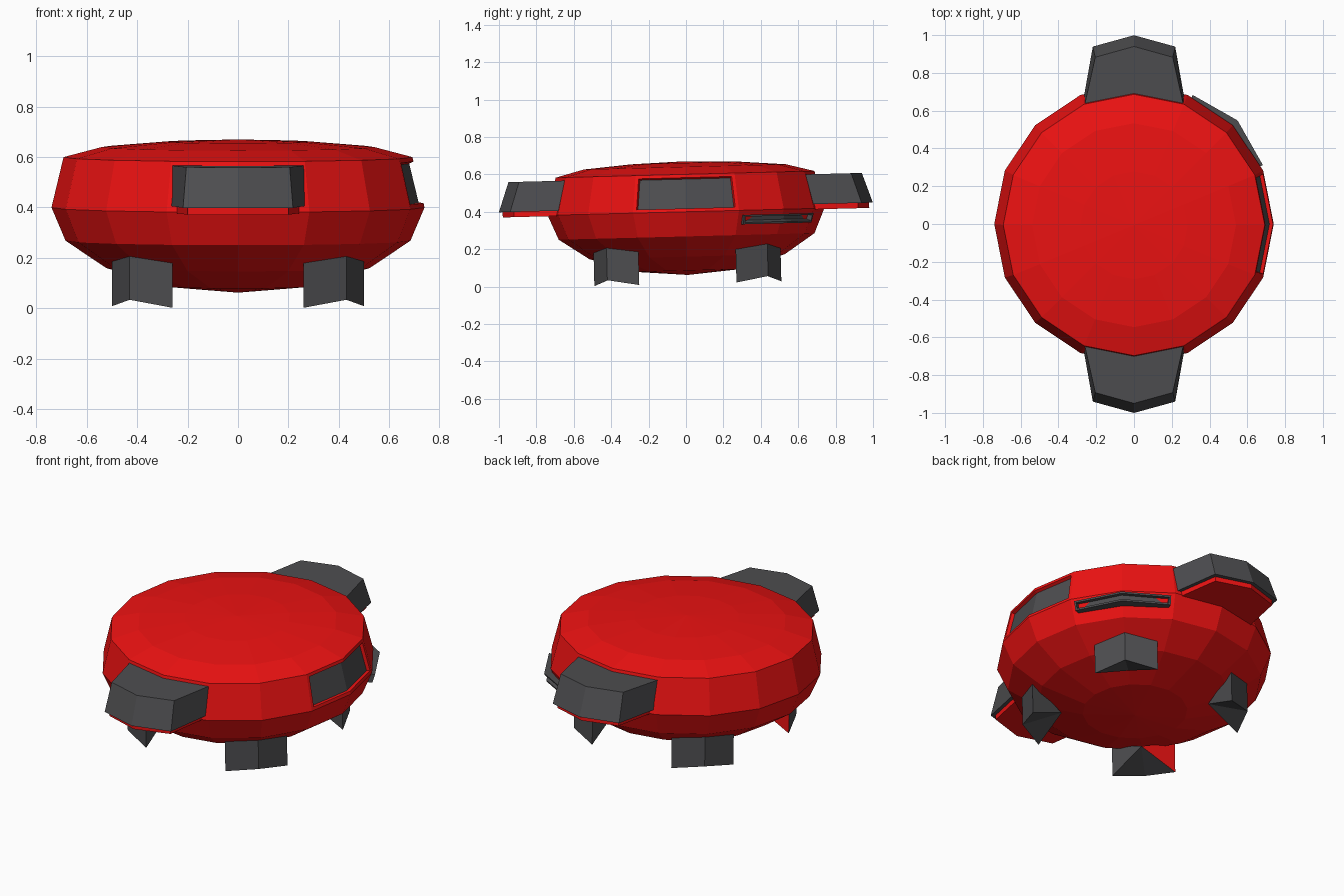
import bpy, bmesh, math
from mathutils import Matrix, Vector

if "Cube" in bpy.data.objects:
    bpy.data.objects.remove(bpy.data.objects["Cube"])

def material(name, color):
    m = bpy.data.materials.new(name)
    m.diffuse_color = color
    m.use_nodes = True
    m.node_tree.nodes["Principled BSDF"].inputs["Base Color"].default_value = m.diffuse_color
    return m

RED = material("red_shell", (0.85, 0.006, 0.006, 1))
GREY = material("dark_grey", (0.075, 0.075, 0.08, 1))

# the whole device leans slightly forward
PIVOT = Vector((0, 0, 0.4))
TILT = Matrix.Translation(PIVOT) @ Matrix.Rotation(0.026, 4, 'X') @ Matrix.Translation(-PIVOT)

def finish(bm, name, mats):
    bmesh.ops.recalc_face_normals(bm, faces=bm.faces)
    me = bpy.data.meshes.new(name)
    bm.to_mesh(me)
    bm.free()
    for m in mats:
        me.materials.append(m)
    ob = bpy.data.objects.new(name, me)
    ob.matrix_world = TILT
    bpy.context.collection.objects.link(ob)
    return ob

def loft(bm, rings):
    """Join closed loops of points and cap both ends."""
    vs = [[bm.verts.new(p) for p in r] for r in rings]
    n = len(vs[0])
    for a, b in zip(vs, vs[1:]):
        for i in range(n):
            j = (i + 1) % n
            bm.faces.new((a[i], a[j], b[j], b[i]))
    bm.faces.new(vs[0])
    bm.faces.new(vs[-1])

def polar(r, deg, z):
    a = math.radians(deg)
    return (r * math.cos(a), r * math.sin(a), z)

# body: 16-sided bowl with a shallow domed lid
bm = bmesh.new()
profile = [(0.283, 0.086), (0.523, 0.16), (0.684, 0.268), (0.74, 0.40),
           (0.692, 0.60), (0.54, 0.64), (0.285, 0.661)]
rings = [[bm.verts.new(polar(r, i * 22.5, z)) for i in range(16)] for r, z in profile]
bottom, top = bm.verts.new((0, 0, 0.062)), bm.verts.new((0, 0, 0.67))
for i in range(16):
    j = (i + 1) % 16
    for a, b in zip(rings, rings[1:]):
        bm.faces.new((a[i], a[j], b[j], b[i]))
    bm.faces.new((bottom, rings[0][j], rings[0][i]))
    bm.faces.new((top, rings[-1][i], rings[-1][j]))
bmesh.ops.recalc_face_normals(bm, faces=bm.faces)

# recessed grey side panel in the two wall faces facing +x
panel = [f for f in bm.faces
         if f.calc_center_median().x > 0.6 and abs(f.calc_center_median().y) < 0.2
         and 0.45 < f.calc_center_median().z < 0.55]
bmesh.ops.inset_region(bm, faces=panel, thickness=0.018, use_even_offset=True)
bmesh.ops.inset_region(bm, faces=panel, thickness=0.004, depth=-0.018, use_even_offset=True)
for f in panel:
    f.material_index = 1
finish(bm, "body", [RED, GREY])

# front and back handles with a red plate underneath
def outline(w0, y0, w1, y1, ymid, z, s):
    return [(-w0, s * y0, z), (-w1, s * y1, z), (0, s * ymid, z),
            (w1, s * y1, z), (w0, s * y0, z)]

for s, label in ((-1, "front"), (1, "back")):
    bm = bmesh.new()
    loft(bm, [outline(0.275, 0.62, 0.218, 0.94, 1.0, 0.423, s),
              outline(0.265, 0.62, 0.205, 0.888, 0.945, 0.583, s)])
    finish(bm, label + "_handle", [GREY])
    bm = bmesh.new()
    loft(bm, [outline(0.255, 0.62, 0.20, 0.92, 0.98, 0.395, s),
              outline(0.255, 0.62, 0.20, 0.92, 0.98, 0.43, s)])
    finish(bm, label + "_handle_plate", [RED])

# corner feet: two-panel outer wall, underside sloping back into the bowl
def foot(sx, sy, name, inner_mat):
    bm = bmesh.new()
    P = lambda x, y, z: bm.verts.new((sx * x, sy * y, z))
    plan = [(0.26, 0.5, 0.015, 0.20), (0.43, 0.43, 0.045, 0.23), (0.5, 0.26, 0.015, 0.20)]
    lo = [P(x, y, z) for x, y, z, _ in plan]
    hi = [P(x, y, z) for x, y, _, z in plan]
    inner = P(0.28, 0.28, 0.105)
    for i in (0, 1):
        bm.faces.new((lo[i], lo[i + 1], hi[i + 1], hi[i]))
        bm.faces.new((lo[i + 1], lo[i], inner))
        bm.faces.new((hi[i], hi[i + 1], inner))
    bm.faces.new((lo[0], hi[0], inner))
    bm.faces.new((hi[2], lo[2], inner)).material_index = 1
    finish(bm, name, [GREY, inner_mat])

for sx, side in ((-1, "left"), (1, "right")):
    for sy, end in ((-1, "front"), (1, "back")):
        foot(sx, sy, f"{end}_{side}_foot", RED if (sx, sy) == (-1, -1) else GREY)

# slot on the back right corner: bent frame with a hollow front
bm = bmesh.new()
def slot_ring(z, k):
    return [polar(0.66, 25, z), polar(0.75 + k, 24.5, z), polar(0.775 + k, 45, z),
            polar(0.75 + k, 65.5, z), polar(0.66, 65, z), polar(0.66, 45, z)]
loft(bm, [slot_ring(0.325, -0.015), slot_ring(0.375, 0.0)])
bmesh.ops.recalc_face_normals(bm, faces=bm.faces)
front = [f for f in bm.faces
         if abs(f.normal.z) < 0.5 and f.calc_center_median().xy.length > 0.72]
bmesh.ops.inset_region(bm, faces=front, thickness=0.01, use_even_offset=True)
bmesh.ops.inset_region(bm, faces=front, thickness=0.003, depth=-0.03, use_even_offset=True)
finish(bm, "slot_frame", [GREY])
